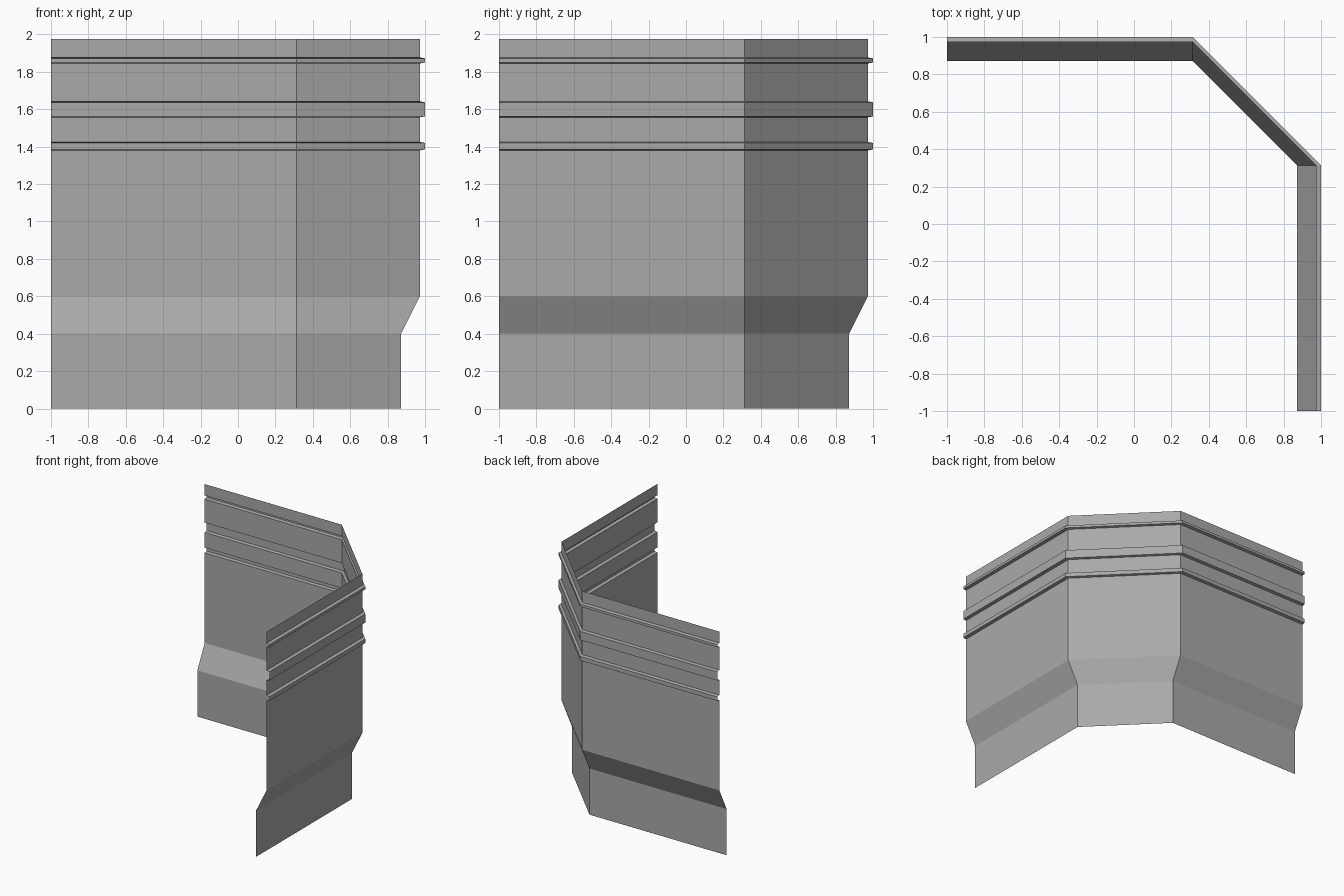
import bpy
import bmesh

cube = bpy.data.objects.get("Cube")
if cube:
    bpy.data.objects.remove(cube, do_unlink=True)

# Plain grey sheet material
grey = bpy.data.materials.new("plain grey")
grey.use_nodes = True
colour = (0.4, 0.4, 0.4, 1.0)
grey.diffuse_color = colour
shader = next(n for n in grey.node_tree.nodes if n.type == "BSDF_PRINCIPLED")
shader.inputs["Base Color"].default_value = colour

# Vertical profile: (reach from centre, height)
FOOT, WALL, RIB, TOP = 0.872, 0.972, 1.0, 1.975
TAPER = 0.005
profile = [(FOOT, 0), (FOOT, 0.4), (WALL, 0.6)]
for low, high in ((1.38, 1.425), (1.557, 1.642), (1.845, 1.877)):
    profile += [(WALL, low), (RIB, low + TAPER), (RIB, high - TAPER), (WALL, high)]
profile.append((WALL, TOP))

# Plan line: back wall, slanted corner, side wall
CORNER = 0.314


def plan(reach):
    return [(-1, reach), (CORNER, reach), (reach, CORNER), (reach, -1)]


# Sweep the profile along the plan as a single thin sheet
bm = bmesh.new()
rows = [[bm.verts.new((x, y, z)) for x, y in plan(reach)] for reach, z in profile]
for lower, upper in zip(rows, rows[1:]):
    for i in range(len(lower) - 1):
        bm.faces.new((lower[i + 1], lower[i], upper[i], upper[i + 1]))

mesh = bpy.data.meshes.new("corner_wall")
bm.to_mesh(mesh)
bm.free()
mesh.materials.append(grey)
wall = bpy.data.objects.new("corner_wall", mesh)
bpy.context.collection.objects.link(wall)
